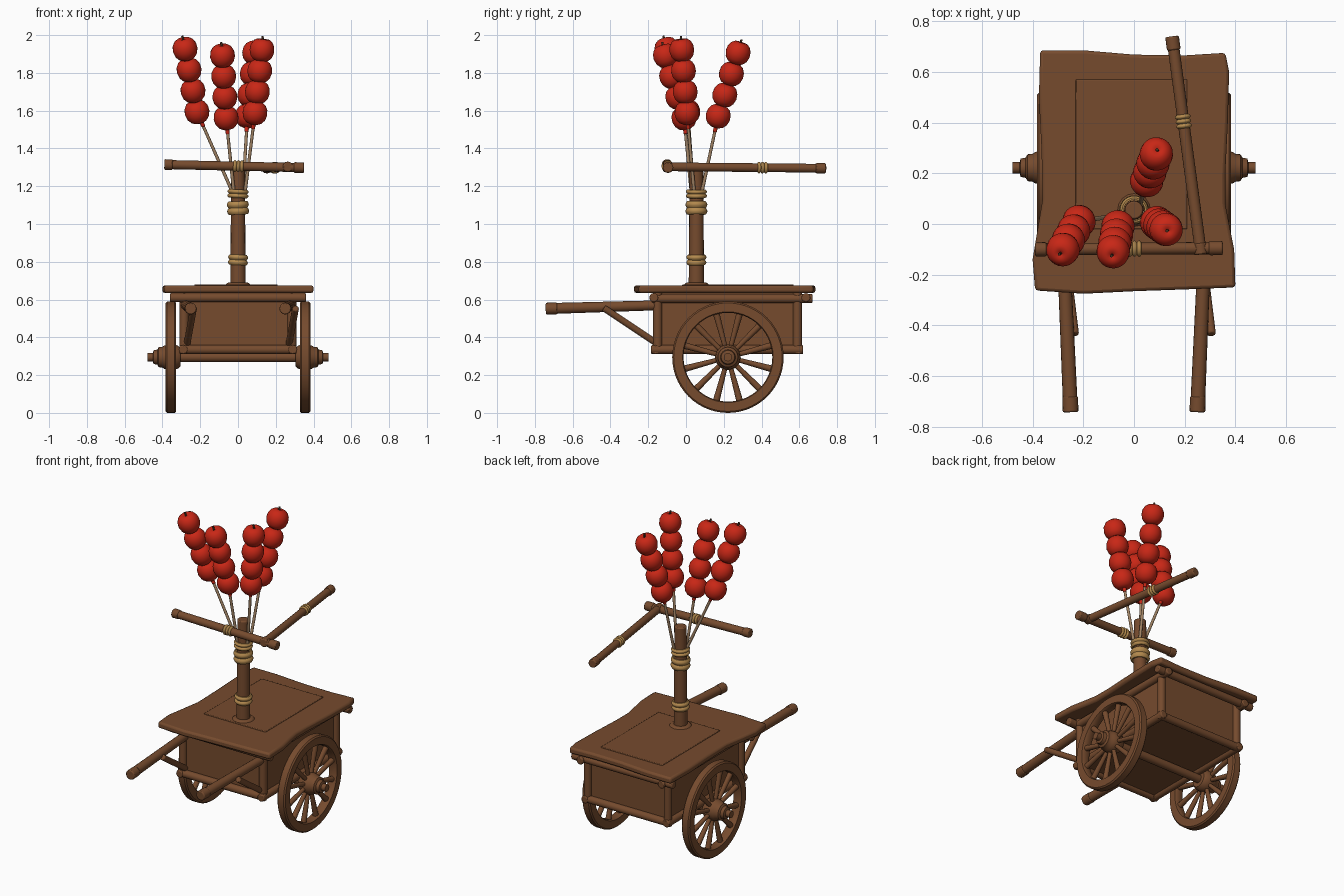
import bpy, bmesh, math
from mathutils import Vector, Matrix

cube = bpy.data.objects.get("Cube")
if cube:
    bpy.data.objects.remove(cube, do_unlink=True)


def material(name, rgb):
    m = bpy.data.materials.new(name)
    m.use_nodes = True
    m.diffuse_color = (*rgb, 1)
    m.node_tree.nodes["Principled BSDF"].inputs["Base Color"].default_value = (*rgb, 1)
    return m


WOOD = material("brown wood", (0.18, 0.07, 0.027))
RED = material("candied red", (0.58, 0.02, 0.008))
ROPE = material("straw rope", (0.45, 0.25, 0.075))
STICK = material("pale bamboo", (0.36, 0.23, 0.13))
STEM = material("dark stem", (0.06, 0.03, 0.015))


def finish(name, bm, mat, bevel=0.0):
    bmesh.ops.recalc_face_normals(bm, faces=bm.faces[:])
    mesh = bpy.data.meshes.new(name)
    bm.to_mesh(mesh)
    bm.free()
    mesh.materials.append(mat)
    for p in mesh.polygons:
        p.use_smooth = True
    mesh.set_sharp_from_angle(angle=math.radians(40))
    ob = bpy.data.objects.new(name, mesh)
    bpy.context.collection.objects.link(ob)
    if bevel:
        b = ob.modifiers.new("Bevel", "BEVEL")
        b.width, b.segments = bevel, 2
        b.limit_method = "ANGLE"
    return ob


def aim(start, direction):
    """Matrix placing local z along a direction."""
    turn = Vector(direction).to_track_quat("Z", "Y").to_matrix().to_4x4()
    return Matrix.Translation(start) @ turn


def add_rod(bm, a, b, r1, r2=None, sides=16):
    a, b = Vector(a), Vector(b)
    bmesh.ops.create_cone(bm, cap_ends=True, segments=sides, radius1=r1,
                          radius2=r1 if r2 is None else r2, depth=(b - a).length,
                          matrix=aim((a + b) / 2, b - a))


def rod(name, a, b, r1, r2=None, mat=WOOD, bevel=0.006):
    bm = bmesh.new()
    add_rod(bm, a, b, r1, r2)
    return finish(name, bm, mat, bevel)


def box(name, low, high, bevel=0.008):
    bm = bmesh.new()
    low, high = Vector(low), Vector(high)
    bmesh.ops.create_cube(bm, size=1, matrix=Matrix.Translation((low + high) / 2)
                          @ Matrix.Diagonal((*(high - low), 1)))
    return finish(name, bm, WOOD, bevel)


def lathe(bm, profile, matrix, steps=40):
    """Revolve (radius, height) points about local z."""
    vs = [bm.verts.new((r, 0, h)) for r, h in profile]
    es = [bm.edges.new(p) for p in zip(vs, vs[1:])]
    bmesh.ops.spin(bm, geom=vs + es, cent=(0, 0, 0), axis=(0, 0, 1),
                   angle=math.tau, steps=steps)
    bmesh.ops.remove_doubles(bm, verts=bm.verts[:], dist=0.0003)
    bmesh.ops.transform(bm, matrix=matrix, verts=bm.verts[:])


def rope(name, center, axis, r, width, turns):
    """Stack of bulging coils as one wrapped band."""
    pts = [(r - 0.015, -width / 2)]
    for i in range(turns * 6 + 1):
        pts.append((r - 0.008 + 0.008 * abs(math.sin(math.pi * i / 6)),
                    width * (i / (turns * 6) - 0.5)))
    pts.append((r - 0.015, width / 2))
    bm = bmesh.new()
    lathe(bm, pts, aim(center, axis), 28)
    return finish(name, bm, ROPE)


# Wavy table top
outline = [(-0.37, 0.685), (-0.2, 0.685), (0, 0.668), (0.2, 0.665), (0.36, 0.675),
           (0.375, 0.6), (0.37, 0.4), (0.36, 0.2), (0.36, 0.08), (0.375, 0),
           (0.395, -0.1), (0.4, -0.25), (0.2, -0.258), (0, -0.265), (-0.2, -0.275),
           (-0.39, -0.262), (-0.4, -0.14), (-0.38, -0.02), (-0.36, 0.1),
           (-0.365, 0.3), (-0.375, 0.5)]
bm = bmesh.new()
face = bm.faces.new([bm.verts.new((x, y, 0.635)) for x, y in outline])
up = bmesh.ops.extrude_face_region(bm, geom=[face])["geom"]
bmesh.ops.translate(bm, vec=(0, 0, 0.04),
                    verts=[g for g in up if isinstance(g, bmesh.types.BMVert)])
finish("table_top", bm, WOOD, 0.012)
box("top_panel", (-0.23, -0.02, 0.665), (0.21, 0.57, 0.68), 0.004)

# Cart body and its log frame
box("body", (-0.285, -0.15, 0.33), (0.285, 0.59, 0.64))
for y, end in ((-0.16, "front"), (0.595, "back")):
    rod(end + "_lower_rail", (-0.31, y, 0.335), (0.31, y, 0.335), 0.024)
for y, end in ((-0.17, "front"), (0.635, "back")):
    rod(end + "_top_beam", (-0.36, y, 0.61), (0.36, y, 0.61), 0.024)
for s, side in ((1, "left"), (-1, "right")):
    rod(side + "_lower_rail", (s * 0.29, -0.185, 0.335), (s * 0.29, 0.62, 0.335), 0.024)
    rod(side + "_top_rail", (s * 0.29, -0.18, 0.605), (s * 0.29, 0.67, 0.605), 0.024)
    for y, end in ((-0.15, "front"), (0.59, "back")):
        rod(f"{side}_{end}_post", (s * 0.285, y, 0.32), (s * 0.285, y, 0.64), 0.024)
    # Push handles with diagonal braces
    rod(side + "_handle", (s * 0.25, -0.74, 0.552), (s * 0.277, -0.13, 0.57), 0.029, 0.026)
    rod(side + "_handle_grip", (s * 0.25, -0.742, 0.552), (s * 0.252, -0.68, 0.553), 0.031)
    bx = 0.305 if s > 0 else -0.235
    rod(side + "_brace", (bx, -0.435, 0.555), (s * 0.27, -0.15, 0.365), 0.018)

# Spoked wheels on one axle
HUB_Y, HUB_Z = 0.222, 0.295
rod("axle", (-0.44, HUB_Y, HUB_Z), (0.44, HUB_Y, HUB_Z), 0.026)
rim = [(0.24, -0.028), (0.287, -0.028), (0.295, -0.02), (0.295, 0.02),
       (0.287, 0.028), (0.24, 0.028), (0.235, 0.02), (0.235, -0.02), (0.24, -0.028)]
hub = [(0, -0.05), (0.05, -0.05), (0.062, -0.035), (0.068, 0), (0.062, 0.035),
       (0.055, 0.045), (0.053, 0.065), (0.04, 0.072), (0.036, 0.092), (0.022, 0.096),
       (0.022, 0.125), (0, 0.125)]
for s, side in ((1, "left"), (-1, "right")):
    place = aim((s * 0.355, HUB_Y, HUB_Z), (s, 0, 0))
    for part, profile, steps in (("rim", rim, 56), ("hub", hub, 24)):
        bm = bmesh.new()
        lathe(bm, profile, place, steps)
        finish(f"{side}_wheel_{part}", bm, WOOD)
    bm = bmesh.new()
    for i in range(12):
        a = math.tau * (i + 0.5) / 12
        d = Vector((0, math.cos(a), math.sin(a)))
        c = Vector((s * 0.355, HUB_Y, HUB_Z))
        add_rod(bm, c + d * 0.05, c + d * 0.245, 0.012, 0.018, 10)
    finish(side + "_wheel_spokes", bm, WOOD)

# Central pole and crossbars
PY = 0.055
rod("pole", (0, PY, 0.64), (0, PY, 1.32), 0.041, 0.036)
rod("pole_collar", (0, PY, 0.67), (0, PY, 0.69), 0.075, 0.055)
rope("pole_rope_low", (0, PY, 0.81), (0.05, 0, 1), 0.053, 0.055, 2)
rope("pole_rope_middle", (0, PY, 1.085), (-0.04, 0, 1), 0.058, 0.07, 2)
rope("pole_rope_high", (0, PY, 1.16), (0.05, 0, 1), 0.056, 0.045, 2)


def crossbar(name, a, b, r, tie):
    a, b = Vector(a), Vector(b)
    d = (b - a).normalized()
    rod(name, a, b, r)
    rod(name + "_first_cap", a, a + d * 0.045, r + 0.004)
    rod(name + "_second_cap", b - d * 0.055, b, r + 0.004)
    rope(name + "_rope", a.lerp(b, tie), d, r + 0.008, 0.055, 3)


crossbar("front_crossbar", (-0.39, -0.1, 1.315), (0.35, -0.095, 1.298), 0.024, 0.53)
crossbar("side_crossbar", (0.265, -0.12, 1.303), (0.15, 0.74, 1.295), 0.023, 0.61)

# Fruit skewers: bottom and top fruit centres, and the stick foot
skewers = [((-0.217, 0.01, 1.593), (-0.28, -0.1, 1.925), (-0.03, 0.04, 1.17)),
           ((-0.063, -0.01, 1.56), (-0.082, -0.108, 1.89), (-0.02, 0.03, 1.15)),
           ((0.09, 0.005, 1.587), (0.127, -0.022, 1.92), (0.035, 0.045, 1.15)),
           ((0.05, 0.17, 1.57), (0.088, 0.275, 1.905), (0.025, 0.08, 1.15))]
fruit = [(0, -0.058), (0.02, -0.061), (0.042, -0.051), (0.058, -0.032), (0.066, -0.004),
         (0.063, 0.024), (0.051, 0.046), (0.034, 0.058), (0.018, 0.06), (0.006, 0.054),
         (0, 0.05)]
for n, (low, high, foot) in enumerate(skewers, 1):
    low, high, foot = Vector(low), Vector(high), Vector(foot)
    d = (high - low).normalized()
    rod(f"skewer_{n}_stick", foot, low, 0.009, 0.008, STICK, 0)
    drip = (foot - low).normalized()
    rod(f"skewer_{n}_syrup", low, low + drip * 0.085, 0.016, 0.01, RED, 0.003)
    for i in range(4):
        bm = bmesh.new()
        lathe(bm, fruit, aim(low.lerp(high, i / 3), d), 24)
        finish(f"skewer_{n}_fruit_{i + 1}", bm, RED)
    tip = high + d * 0.05
    rod(f"skewer_{n}_stem", tip, tip + d * 0.012 + Vector((-0.004, 0, 0.013)),
        0.005, 0.006, STEM, 0)
